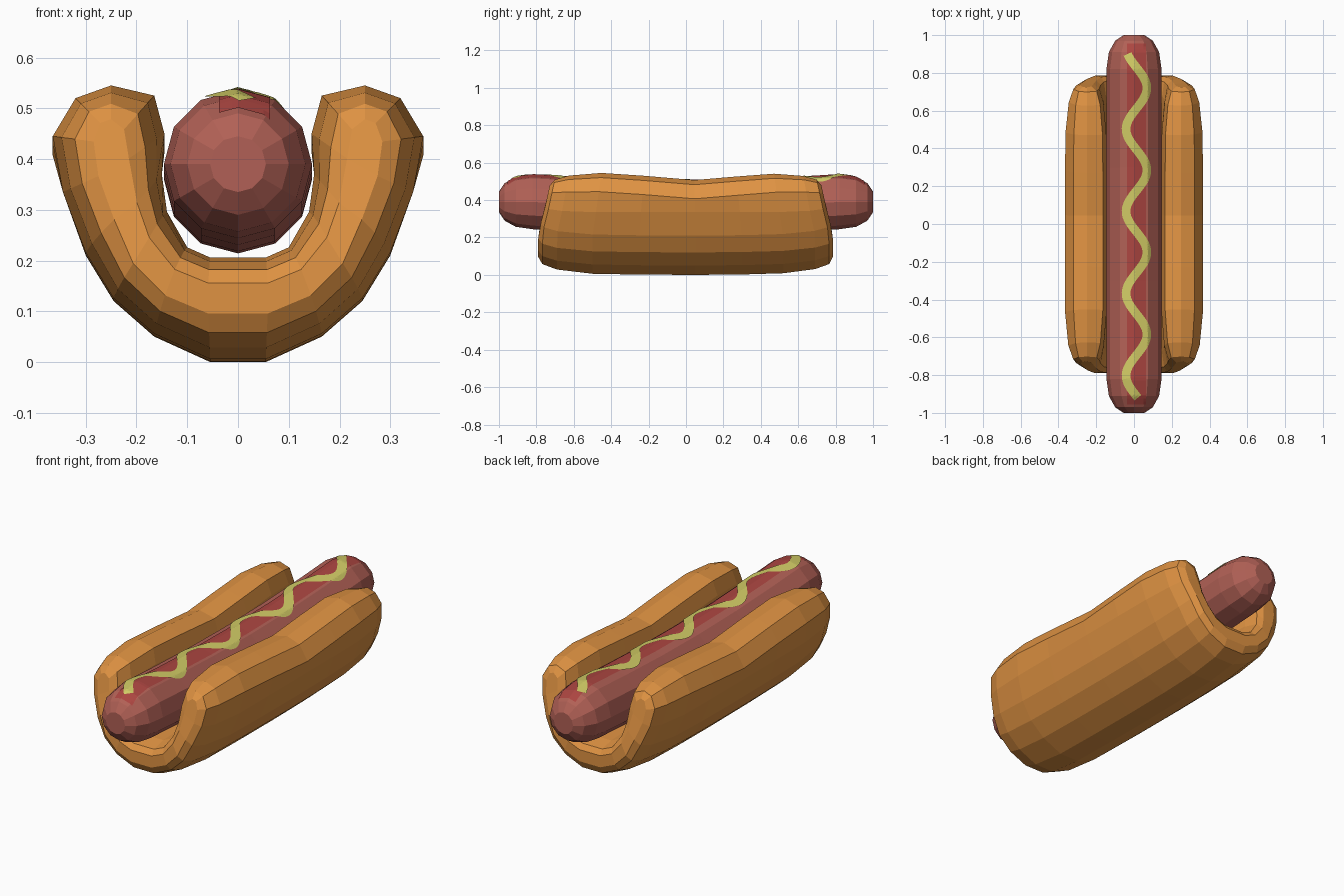
import bpy, bmesh, math
from mathutils import Vector
from mathutils.bvhtree import BVHTree

if "Cube" in bpy.data.objects:
    bpy.data.objects.remove(bpy.data.objects["Cube"])


def material(name, rgb):
    m = bpy.data.materials.new(name)
    m.diffuse_color = (*rgb, 1)
    m.use_nodes = True
    m.node_tree.nodes["Principled BSDF"].inputs["Base Color"].default_value = m.diffuse_color
    return m


BUN = material("golden bun", (0.74, 0.29, 0.055))
MEAT = material("sausage brown", (0.44, 0.118, 0.092))
KETCHUP = material("ketchup red", (0.41, 0.06, 0.052))
MUSTARD = material("mustard yellow", (0.64, 0.60, 0.13))


def finish(bm, name, mat, recalc=True):
    if recalc:
        bmesh.ops.recalc_face_normals(bm, faces=bm.faces)
    me = bpy.data.meshes.new(name)
    bm.to_mesh(me)
    me.materials.append(mat)
    ob = bpy.data.objects.new(name, me)
    bpy.context.collection.objects.link(ob)
    return ob


def loft(bm, rings):
    """Skin closed rings of points; returns the vertex rings."""
    vs = [[bm.verts.new(p) for p in r] for r in rings]
    n = len(vs[0])
    for a, b in zip(vs, vs[1:]):
        for i in range(n):
            j = (i + 1) % n
            bm.faces.new((a[i], a[j], b[j], b[i]))
    return vs


# Bun: U-shaped outline, shrunk towards its centre line at the rounded ends
outline = [(.055, 0), (.165, .05), (.245, .12), (.30, .21), (.345, .335), (.365, .445), (.32, .52),
           (.25, .545), (.165, .525), (.145, .45), (.15, .37), (.14, .29), (.10, .22), (.055, .20)]
centre = [(.06, .115), (.135, .145), (.19, .205), (.22, .29), (.245, .38), (.25, .43), (.25, .45)]
stations = [(-.79, .3), (-.768, .62), (-.69, .85), (-.5, 1), (-.25, 1), (0.05, 1),
            (.3, 1), (.52, .98), (.69, .83), (.765, .62), (.785, .3)]


def bun_ring(y, s):
    half = []
    for i, (x, z) in enumerate(outline):
        cx, cz = centre[min(i, 13 - i)]
        px, pz = cx + s * (x - cx), cz + s * (z - cz)
        py = y * (1 - .07 * max(0, pz - .2) / .25)      # arms lean back
        if pz > .42:                                    # dip in the middle
            pz -= .038 * max(0, 1 - abs(y - .05) / .5)
        half.append(Vector((px, py, pz + .015 * (y / .79) ** 2 * (pz < .3))))
    return half + [Vector((-p.x, p.y, p.z)) for p in reversed(half)]


bm = bmesh.new()
rings = loft(bm, [bun_ring(y, s) for y, s in stations])
for r in (rings[0], rings[-1]):
    for i in range(6):
        bm.faces.new((r[i], r[i + 1], r[12 - i], r[13 - i]))
        bm.faces.new((r[27 - i], r[26 - i], r[15 + i], r[14 + i]))
    bm.faces.new((r[0], r[13], r[14], r[27]))
finish(bm, "bun", BUN)

# Sausage: twelve-sided, sagging slightly in the middle
half = [(1, .055), (.97, .1), (.91, .133), (.82, .146), (.6, .146), (.3, .146)]
prof = [(-y, r) for y, r in half] + [(0, .146)] + [(y, r) for y, r in reversed(half)]
bm = bmesh.new()
rings = loft(bm, [[(r * math.sin(k * math.pi / 6), y,
                    .36 + .03 * min(1, (y / .8) ** 2) + r * math.cos(k * math.pi / 6))
                   for k in range(12)] for y, r in prof])
bm.faces.new(rings[0])
bm.faces.new(rings[-1])
finish(bm, "sausage", MEAT)
surface = BVHTree.FromBMesh(bm)


def painted_strip(name, mat, path, width, lift):
    """Thin ribbon along path, laid on the top of the sausage."""
    bm = bmesh.new()
    rows, cols = [], 8
    for i, p in enumerate(path):
        t = path[min(i + 1, len(path) - 1)] - path[max(i - 1, 0)]
        side = Vector((t.y, -t.x, 0)).normalized()
        row = []
        for c in range(cols + 1):
            q = p + side * width * (c / cols - .5)
            hit = surface.ray_cast(Vector((q.x, q.y, 2)), Vector((0, 0, -1)))[0]
            row.append(bm.verts.new((q.x, q.y, hit.z + lift)))
        rows.append(row)
    for a, b in zip(rows, rows[1:]):
        for c in range(cols):
            f = bm.faces.new((a[c], a[c + 1], b[c + 1], b[c]))
            f.normal_update()
            if f.normal.z < 0:
                f.normal_flip()
    finish(bm, name, mat, False)


# Ketchup band and wavy mustard line
painted_strip("ketchup", KETCHUP, [Vector((.013, -.955 + 1.91 * i / 120, 0)) for i in range(121)], .1, .003)
wave = []
for i in range(181):
    y = -.92 + 1.82 * i / 180
    a = 2 * math.pi * (y - .285) / .435
    wave.append(Vector((.013 + .055 * math.cos(a), y, 0)))
painted_strip("mustard", MUSTARD, wave, .046, .006)
